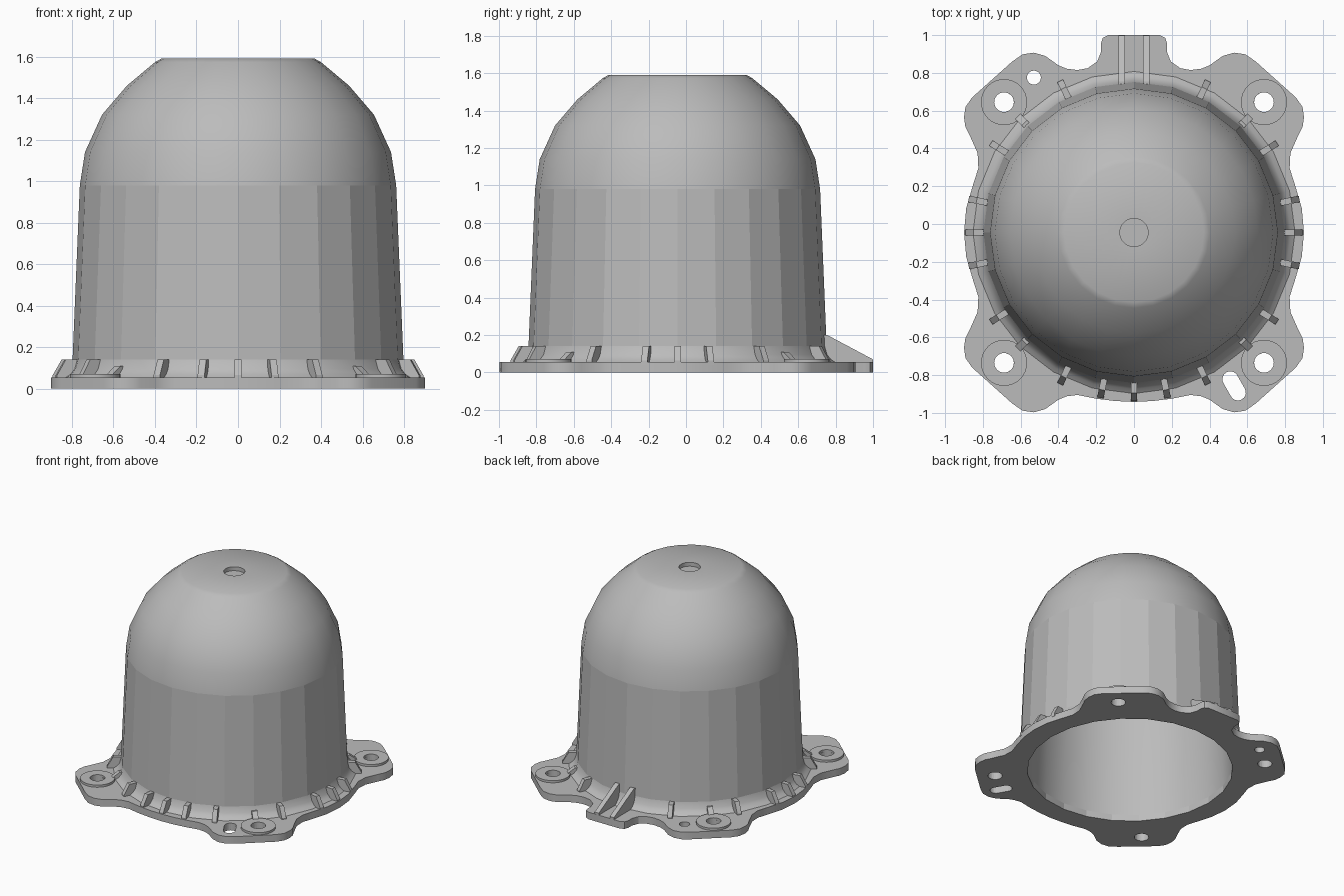
import bpy, bmesh
from math import sin, cos, pi, radians
from mathutils import Matrix, Vector

cube = bpy.data.objects.get("Cube")
if cube:
    bpy.data.objects.remove(cube)

CY = -0.045          # y of the housing axis
PLATE = 0.055        # flange thickness
AXIS = Vector((0, CY, 0))

grey = bpy.data.materials.new("cast grey")
grey.use_nodes = True
grey.diffuse_color = (0.5, 0.5, 0.5, 1)
grey.node_tree.nodes["Principled BSDF"].inputs["Base Color"].default_value = (0.5, 0.5, 0.5, 1)


def finish(name, bm, smooth=30):
    bmesh.ops.recalc_face_normals(bm, faces=bm.faces)
    mesh = bpy.data.meshes.new(name)
    bm.to_mesh(mesh)
    bm.free()
    mesh.materials.append(grey)
    ob = bpy.data.objects.new(name, mesh)
    bpy.context.collection.objects.link(ob)
    if smooth:
        bpy.ops.object.select_all(action='DESELECT')
        ob.select_set(True)
        bpy.context.view_layer.objects.active = ob
        bpy.ops.object.shade_smooth_by_angle(angle=radians(smooth))
    return ob


def revolve(name, profile, centre, sides, closed=False):
    bm = bmesh.new()
    rings = [[bm.verts.new((centre[0] + r * cos(2 * pi * i / sides),
                            centre[1] + r * sin(2 * pi * i / sides), z))
              for i in range(sides)] for r, z in profile]
    pairs = list(zip(rings, rings[1:]))
    if closed:
        pairs.append((rings[-1], rings[0]))
    for a, b in pairs:
        for i in range(sides):
            j = (i + 1) % sides
            bm.faces.new((a[i], a[j], b[j], b[i]))
    bmesh.ops.remove_doubles(bm, verts=bm.verts, dist=1e-5)
    return finish(name, bm)


def prism(name, outline, matrix, depth, smooth=0):
    """Extrude a flat outline along its local z, then place it."""
    bm = bmesh.new()
    face = bm.faces.new([bm.verts.new((x, y, 0)) for x, y in outline])
    new = bmesh.ops.extrude_face_region(bm, geom=[face])["geom"]
    bmesh.ops.translate(bm, vec=(0, 0, depth),
                        verts=[v for v in new if isinstance(v, bmesh.types.BMVert)])
    bm.transform(matrix)
    return finish(name, bm, smooth)


def circle(x, y, r, n=24):
    return [(x + r * cos(2 * pi * i / n), y + r * sin(2 * pi * i / n)) for i in range(n)]


# Hollow domed housing with a shallow recess on its flat top
shell = [(0, 1.56), (0.075, 1.56), (0.075, 1.59), (0.37, 1.59), (0.40, 1.573),
         (0.535, 1.46), (0.655, 1.32), (0.737, 1.14), (0.762, 0.98),
         (0.797, 0.14), (0.81, 0.095), (0.83, 0.07), (0.86, 0.05), (0.74, 0.05),
         (0.71, 0.97), (0.685, 1.12), (0.61, 1.28), (0.50, 1.41), (0.36, 1.52), (0, 1.52)]
housing = revolve("domed_housing", shell, (0, CY), 24)
for p in housing.data.polygons:
    out = p.normal.dot(p.center - AXIS) > 0
    if out and 0.2 < p.center.z < 0.9:
        p.use_smooth = False

# Flange outline: mirrored side lobes, arc at the front, square tab at the back
lobe = [(0.9, 0), (0.888, 0.13), (0.85, 0.26), (0.824, 0.34), (0.828, 0.42), (0.87, 0.515),
        (0.893, 0.56), (0.9, 0.61), (0.892, 0.665), (0.857, 0.715), (0.645, 0.905),
        (0.59, 0.943), (0.53, 0.952), (0.47, 0.935), (0.4, 0.885), (0.355, 0.867)]
tab = [(0.3, 0.86), (0.245, 0.87), (0.195, 0.905), (0.175, 0.955),
       (0.175, 1.0), (0.165, 1.03), (0.135, 1.045)]
front = [(0.3, 0.86), (0.2, 0.88), (0.1, 0.892), (0, 0.897)]
back_half = lobe + tab
front_half = lobe + front
outline = back_half + [(-x, y) for x, y in reversed(back_half)]
outline += [(-x, -y) for x, y in front_half[1:]]
outline += [(x, -y) for x, y in reversed(front_half[1:-1])]
flange = prism("flange", outline, Matrix.Translation(AXIS), PLATE, 30)

# Openings through the flange: bore, bolt holes, locating hole and slot
corners = [(sx * 0.688, CY + sy * 0.69) for sx in (-1, 1) for sy in (-1, 1)]
slot = [(0.53 + 0.042 * cos(a) + s * 0.02, -0.857 + 0.042 * sin(a) - s * 0.035)
        for s, start in ((-1, 30), (1, 210))
        for a in [radians(start + 18 * k) for k in range(11)]]
cuts = [circle(0, CY, 0.74), circle(-0.53, 0.775, 0.037), slot]
cuts += [circle(x, y, 0.052) for x, y in corners]
for shape in cuts:
    cutter = prism("hole_cutter", shape, Matrix.Translation((0, 0, -0.1)), 0.3)
    cutter.hide_render = True
    cutter.hide_set(True)
    mod = flange.modifiers.new("hole", 'BOOLEAN')
    mod.operation, mod.solver, mod.object = 'DIFFERENCE', 'EXACT', cutter

# Raised bosses around the bolt holes
for x, y in corners:
    revolve("bolt_boss", [(0.122, 0.04), (0.122, 0.072), (0.052, 0.072), (0.052, 0.04)],
            (x, y), 32, closed=True)


def rib(name, profile, angle, width, offset=0):
    """Upright plate along a radius; profile is (distance from axis, height)."""
    stand = Matrix.Rotation(pi / 2, 4, 'X')
    place = (Matrix.Translation(AXIS) @ Matrix.Rotation(radians(angle), 4, 'Z')
             @ Matrix.Translation((0, offset + width / 2, 0)))
    return prism(name, profile, place @ stand, width)


# Small stiffening ribs around the foot
foot = [(0.77, 0.04), (0.893, 0.04), (0.893, 0.065), (0.85, 0.14), (0.77, 0.14)]
angles = [a + d for a in (0, 180, 270) for d in (-11.5, 0, 11.5)]
angles += [s + d for s in (0, 180) for d in (-64, -32, 32, 64)]
for a in angles:
    rib("foot_rib", foot, a, 0.034)

# Low necks joining the bosses to the housing
neck = [(0.77, 0.04), (0.87, 0.04), (0.87, 0.072), (0.82, 0.11), (0.77, 0.11)]
for a in (45, 135, 225, 315):
    rib("boss_neck", neck, a, 0.04)

# Twin gussets on the back tab
gusset = [(0.75, 0.04), (1.044, 0.04), (1.044, 0.07), (0.80, 0.2), (0.75, 0.2)]
for off in (-0.065, 0.065):
    rib("tab_gusset", gusset, 90, 0.036, off)
